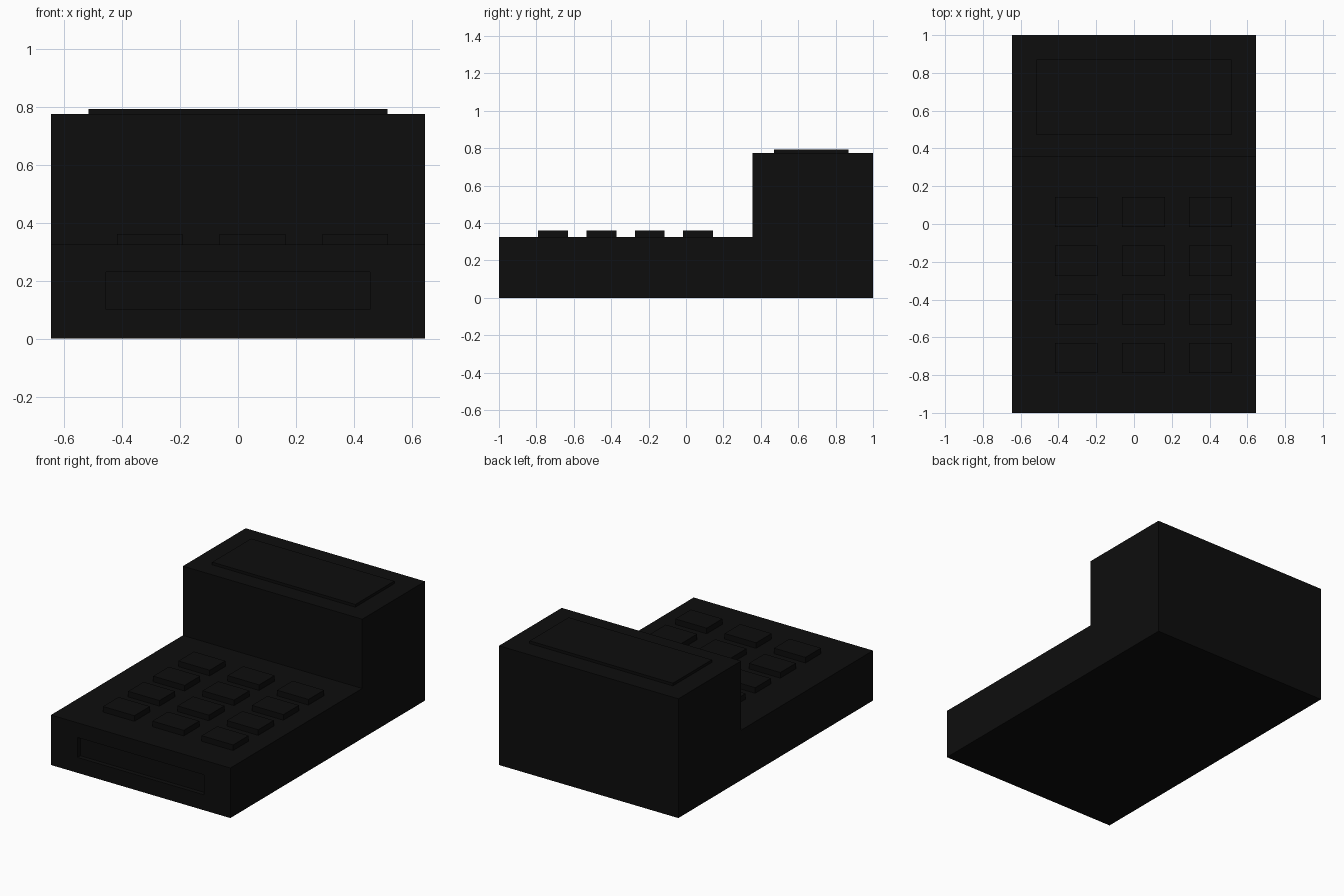
import bpy, bmesh
from mathutils import Vector

if "Cube" in bpy.data.objects:
    bpy.data.objects.remove(bpy.data.objects["Cube"], do_unlink=True)

# Single near-black plastic
black = bpy.data.materials.new("black_plastic")
black.use_nodes = True
colour = (0.004, 0.004, 0.004, 1)
black.diffuse_color = colour
black.node_tree.nodes["Principled BSDF"].inputs["Base Color"].default_value = colour


def finish(bm, name):
    bmesh.ops.recalc_face_normals(bm, faces=bm.faces)
    mesh = bpy.data.meshes.new(name)
    bm.to_mesh(mesh)
    bm.free()
    mesh.materials.append(black)
    obj = bpy.data.objects.new(name, mesh)
    bpy.context.collection.objects.link(obj)
    return obj


def box(name, x, y, z):
    """Box spanning the given (low, high) ranges."""
    bm = bmesh.new()
    bmesh.ops.create_cube(bm, size=1)
    for v in bm.verts:
        v.co = Vector([r[0] if c < 0 else r[1] for c, r in zip(v.co, (x, y, z))])
    return finish(bm, name)


# Stepped body: side profile extruded across the width
HALF_W, DECK, TALL, STEP = 0.645, 0.325, 0.775, 0.355
profile = [(-1, 0), (1, 0), (1, TALL), (STEP, TALL), (STEP, DECK), (-1, DECK)]
bm = bmesh.new()
side = bm.faces.new([bm.verts.new((-HALF_W, y, z)) for y, z in profile])
wall = bmesh.ops.extrude_face_region(bm, geom=[side], use_keep_orig=True)
bmesh.ops.translate(bm, vec=(2 * HALF_W, 0, 0),
                    verts=[g for g in wall["geom"] if isinstance(g, bmesh.types.BMVert)])
bmesh.ops.recalc_face_normals(bm, faces=bm.faces)

# Shallow slot recessed into the front face
front = next(f for f in bm.faces if all(v.co.y < -0.99 for v in f.verts))
bmesh.ops.inset_region(bm, faces=[front], thickness=0.05)
for v in front.verts:
    v.co = (0.455 if v.co.x > 0 else -0.455, -1, 0.23 if v.co.z > DECK / 2 else 0.1)
bmesh.ops.inset_region(bm, faces=[front], thickness=0)
for v in front.verts:
    v.co.y += 0.03
finish(bm, "body")

# Raised panel on the tall rear block
box("top_panel", (-0.515, 0.515), (0.47, 0.87), (TALL - 0.01, 0.792))

# Keypad: three columns by four rows
for row in range(4):
    for col in range(3):
        x, y = -0.418 + 0.355 * col, -0.79 + 0.258 * row
        box(f"key_{row + 1}_{col + 1}", (x, x + 0.226), (y, y + 0.16), (DECK - 0.01, 0.361))
